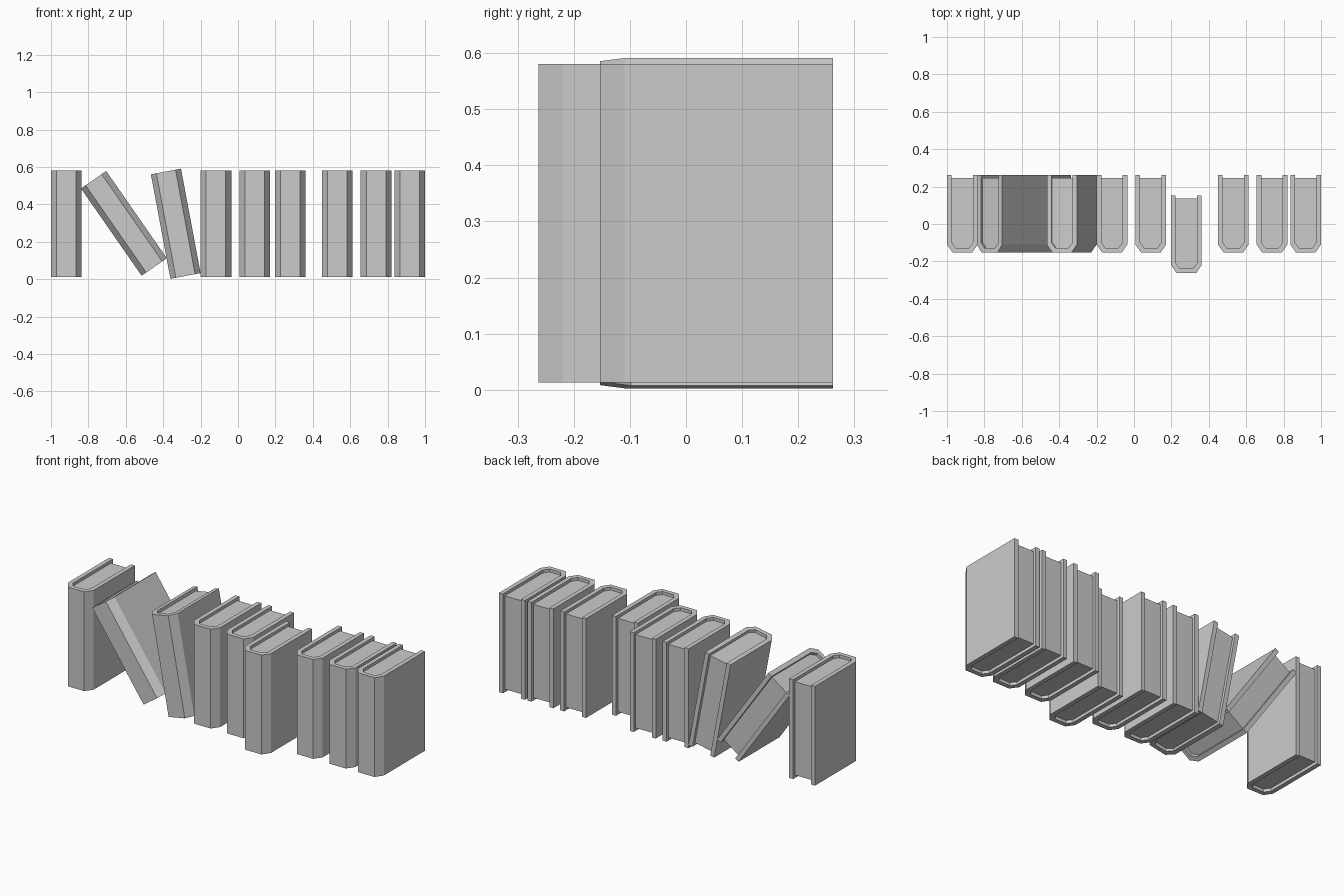
import bpy
import bmesh
import math

default_cube = bpy.data.objects.get("Cube")
if default_cube:
    bpy.data.objects.remove(default_cube, do_unlink=True)

# Book dimensions
HALF_W, HALF_H = 0.082, 0.284
SPINE, FORE = -0.153, 0.262
BOARD, RECESS = 0.025, 0.017

grey = bpy.data.materials.new("plain grey")
grey.use_nodes = True
grey.diffuse_color = (0.6, 0.6, 0.6, 1)
grey.node_tree.nodes["Principled BSDF"].inputs["Base Color"].default_value = (0.6, 0.6, 0.6, 1)


def u_outline(half_w, spine, fore, cut_x, cut_y):
    """Left half to right half of a bevelled U, open at the fore edge."""
    side = [(half_w, fore), (half_w, spine + cut_y), (half_w - cut_x, spine)]
    return [(-x, y) for x, y in side] + side[::-1]


def extruded(name, faces_2d, half_h):
    """Extrude flat outline pieces into a closed solid."""
    bm = bmesh.new()
    for outline in faces_2d:
        bm.faces.new([bm.verts.new((x, y, -half_h)) for x, y in outline])
    bmesh.ops.remove_doubles(bm, verts=bm.verts, dist=0.0001)
    grown = bmesh.ops.extrude_face_region(bm, geom=bm.faces[:], use_keep_orig=True)
    top = [g for g in grown["geom"] if isinstance(g, bmesh.types.BMVert)]
    bmesh.ops.translate(bm, verts=top, vec=(0, 0, 2 * half_h))
    bmesh.ops.recalc_face_normals(bm, faces=bm.faces)
    mesh = bpy.data.meshes.new(name)
    bm.to_mesh(mesh)
    bm.free()
    mesh.materials.append(grey)
    return mesh


# Wrapped cover and the slightly recessed page block
outer = u_outline(HALF_W, SPINE, FORE, 0.03, 0.043)
inner = u_outline(HALF_W - BOARD, SPINE + BOARD, FORE, 0.022, 0.03)
pages = u_outline(HALF_W - BOARD, SPINE + BOARD, FORE - RECESS, 0.022, 0.03)
cover_mesh = extruded("cover", [outer + inner[::-1]], HALF_H)
page_mesh = extruded("pages", [pages], HALF_H - RECESS)

# Each book: centre x, y shift, centre z, lean in degrees
books = [
    (-0.918, 0, 0.297, 0),
    (-0.610, 0, 0.299, -34.8),
    (-0.333, 0, 0.297, -10.6),
    (-0.118, 0, 0.297, 0),
    (0.090, 0, 0.297, 0),
    (0.280, -0.11, 0.297, 0),
    (0.531, 0, 0.297, 0),
    (0.738, 0, 0.297, 0),
    (0.918, 0, 0.297, 0),
]
for number, (x, y, z, lean) in enumerate(books, 1):
    for part, mesh in (("cover", cover_mesh), ("pages", page_mesh)):
        obj = bpy.data.objects.new(f"book_{number}_{part}", mesh)
        obj.location = (x, y, z)
        obj.rotation_euler.y = math.radians(lean)
        bpy.context.collection.objects.link(obj)
